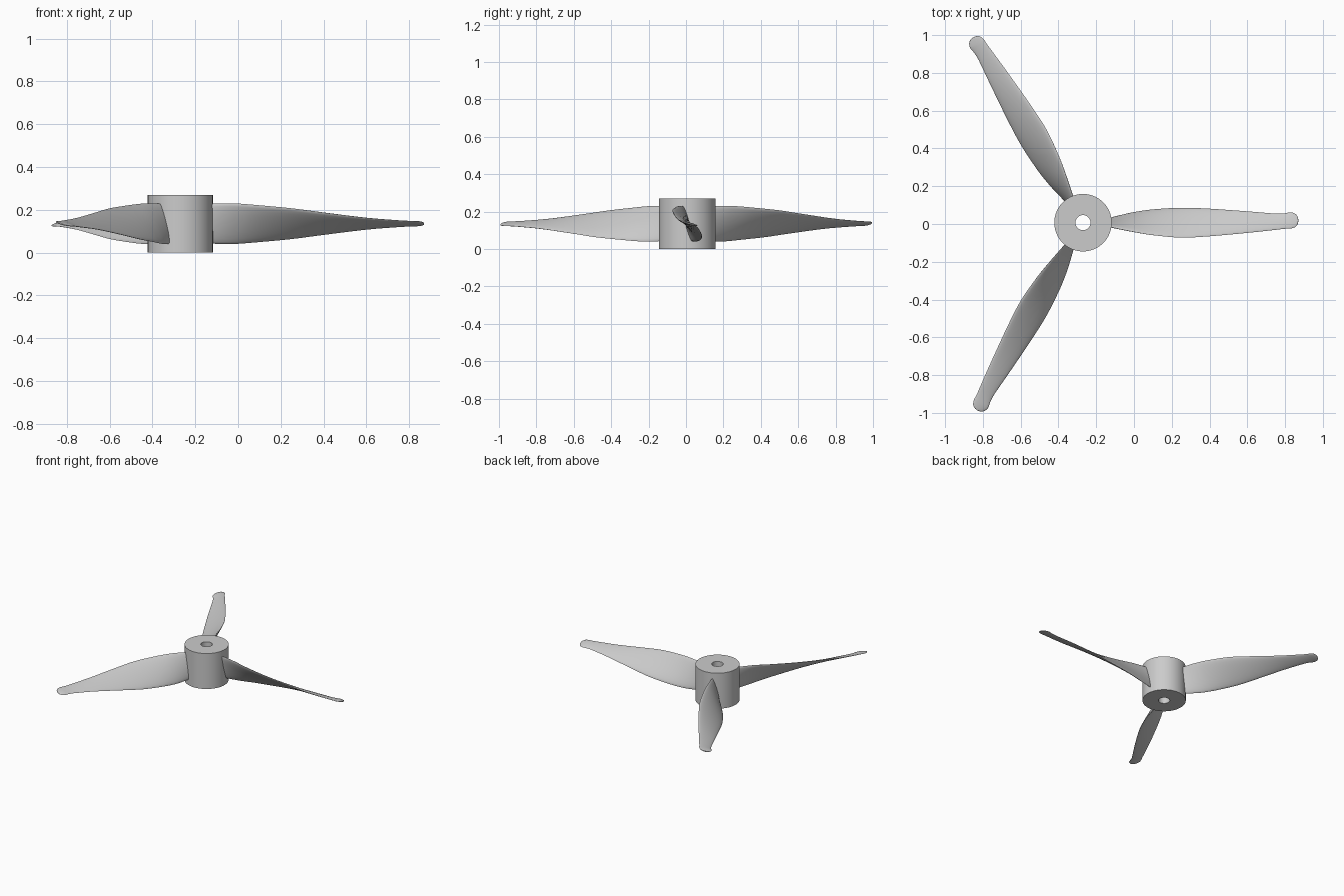
import bpy, bmesh, math
from mathutils import Matrix, Vector

cube = bpy.data.objects.get("Cube")
if cube:
    bpy.data.objects.remove(cube, do_unlink=True)

HUB = Vector((-0.27, 0.007, 0))
HUB_RADIUS, BORE_RADIUS, HEIGHT = 0.152, 0.04, 0.27

grey = bpy.data.materials.new("plain grey")
grey.use_nodes = True
colour = (0.6, 0.6, 0.6, 1)
grey.diffuse_color = colour
grey.node_tree.nodes["Principled BSDF"].inputs["Base Color"].default_value = colour


def finish(name, bm, angle):
    bmesh.ops.recalc_face_normals(bm, faces=bm.faces)
    mesh = bpy.data.meshes.new(name)
    bm.to_mesh(mesh)
    bm.free()
    mesh.materials.append(grey)
    obj = bpy.data.objects.new(name, mesh)
    bpy.context.collection.objects.link(obj)
    bpy.ops.object.select_all(action="DESELECT")
    obj.select_set(True)
    bpy.context.view_layer.objects.active = obj
    bpy.ops.object.shade_smooth_by_angle(angle=math.radians(angle))
    return obj


def bridge(bm, rings, closed=False):
    pairs = list(zip(rings, rings[1:]))
    if closed:
        pairs.append((rings[-1], rings[0]))
    for a, b in pairs:
        n = len(a)
        for i in range(n):
            j = (i + 1) % n
            bm.faces.new((a[i], a[j], b[j], b[i]))


def catmull(p, q, r, s, t):
    return 0.5 * (2 * q + (r - p) * t + (2 * p - 5 * q + 4 * r - s) * t ** 2
                  + (3 * q - p - 3 * r + s) * t ** 3)


# Hub: a cylinder with a central bore
bm = bmesh.new()
corners = [(HUB_RADIUS, 0), (HUB_RADIUS, HEIGHT), (BORE_RADIUS, HEIGHT), (BORE_RADIUS, 0)]
turns = [2 * math.pi * i / 64 for i in range(64)]
bridge(bm, [[bm.verts.new((r * math.cos(a), r * math.sin(a), z)) for a in turns]
            for r, z in corners], closed=True)
finish("hub", bm, 40).location = HUB

# Blade stations: radius, half width across, half height, sideways shift
STATIONS = [Vector(s) for s in (
    (0.12, 0.018, 0.092, 0.0), (0.20, 0.037, 0.095, 0.002), (0.27, 0.052, 0.094, 0.003),
    (0.37, 0.068, 0.086, 0.002), (0.52, 0.079, 0.072, 0.0), (0.67, 0.073, 0.052, 0.001),
    (0.87, 0.057, 0.027, 0.003), (1.02, 0.043, 0.015, 0.005), (1.07, 0.041, 0.012, 0.009),
    (1.10, 0.043, 0.011, 0.012), (1.125, 0.034, 0.009, 0.012), (1.137, 0.018, 0.005, 0.012),
    (1.14, 0.004, 0.002, 0.012))]
STEPS, SIDES = 4, 24


def blade(name, angle):
    bm = bmesh.new()
    rows = []
    last = len(STATIONS) - 1
    for k in range(last):
        p, q, r, s = (STATIONS[min(max(k + d, 0), last)] for d in (-1, 0, 1, 2))
        rows += [catmull(p, q, r, s, i / STEPS) for i in range(STEPS)]
    rows.append(STATIONS[last])
    rings = []
    for radius, across, up, shift in rows:
        half = math.hypot(across, up)
        thick = 0.1 * half + 0.002
        ring = []
        for i in range(SIDES):
            a = 2 * math.pi * i / SIDES
            c, t = math.cos(a), math.sin(a) * thick
            y = shift - across * c + t * up / half
            z = 0.135 + up * c + t * across / half
            ring.append(bm.verts.new((radius, y, z)))
        rings.append(ring)
    bridge(bm, rings)
    bm.faces.new(rings[0])
    bm.faces.new(rings[-1])
    bmesh.ops.transform(bm, matrix=Matrix.Rotation(angle, 4, "Z"), verts=bm.verts)
    finish(name, bm, 50).location = HUB


# Three twisted blades around the hub
for n, name in enumerate(("left_blade", "back_right_blade", "front_right_blade")):
    blade(name, n * 2 * math.pi / 3)
